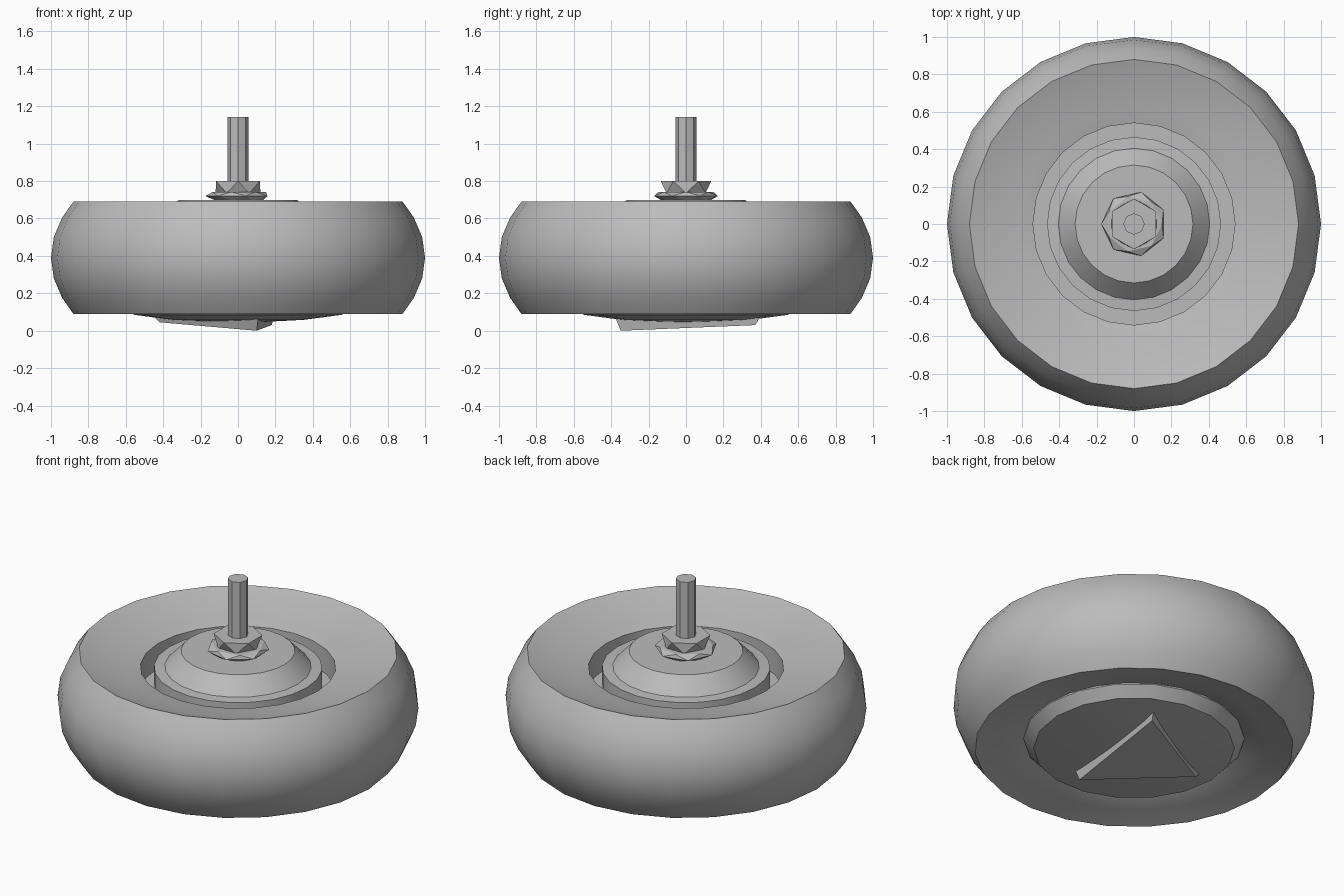
import bpy, bmesh, math

old = bpy.data.objects.get("Cube")
if old:
    bpy.data.objects.remove(old, do_unlink=True)

GREY = (0.5, 0.5, 0.5, 1.0)
grey = bpy.data.materials.new("plain grey")
grey.use_nodes = True
grey.diffuse_color = GREY
grey.node_tree.nodes["Principled BSDF"].inputs["Base Color"].default_value = GREY


def finish(name, bm, angle=None):
    """Turn a bmesh into a named object, smooth below the given angle."""
    bmesh.ops.recalc_face_normals(bm, faces=bm.faces)
    mesh = bpy.data.meshes.new(name)
    bm.to_mesh(mesh)
    bm.free()
    mesh.materials.append(grey)
    obj = bpy.data.objects.new(name, mesh)
    bpy.context.collection.objects.link(obj)
    if angle:
        bpy.ops.object.select_all(action='DESELECT')
        obj.select_set(True)
        bpy.context.view_layer.objects.active = obj
        bpy.ops.object.shade_smooth_by_angle(angle=math.radians(angle))
    return obj


def lathe(name, profile, sides, closed=False, twist=0.0, angle=None):
    """Spin (radius, height) pairs about z; open profiles get end caps."""
    bm = bmesh.new()
    rings = []
    for level, (r, z) in enumerate(profile):
        ring = []
        for i in range(sides):
            a = 2 * math.pi * (i + twist * level) / sides
            ring.append(bm.verts.new((r * math.cos(a), r * math.sin(a), z)))
        rings.append(ring)
    pairs = list(zip(rings, rings[1:]))
    if closed:
        pairs.append((rings[-1], rings[0]))
    else:
        bm.faces.new(rings[0])
        bm.faces.new(rings[-1])
    for low, high in pairs:
        for i in range(sides):
            j = (i + 1) % sides
            if twist:
                # Alternating triangles between turned rings
                bm.faces.new((low[i], low[j], high[i]))
                bm.faces.new((low[j], high[j], high[i]))
            else:
                bm.faces.new((low[i], low[j], high[j], high[i]))
    return finish(name, bm, angle)


# Tyre: rounded tread, dished sidewalls and a bore
lathe("tyre", [(0.54, 0.45), (0.54, 0.60), (0.62, 0.62), (0.75, 0.645),
               (0.88, 0.69), (0.94, 0.605), (0.985, 0.5), (1.0, 0.39),
               (0.985, 0.28), (0.94, 0.175), (0.88, 0.09), (0.75, 0.125),
               (0.61, 0.15), (0.54, 0.2)],
      24, closed=True, angle=45)

# Hub: flat shoulder, sloping collar and mounting face
lathe("hub", [(0.56, 0.35), (0.56, 0.45), (0.465, 0.45), (0.465, 0.60),
              (0.405, 0.605), (0.315, 0.70)], 24, angle=25)

# Shallow cap closing the underside
lathe("bottom_cap", [(0.61, 0.17), (0.61, 0.145), (0.555, 0.085),
                     (0.35, 0.058), (0.1, 0.045)], 18, angle=20)

# Tilted three-sided wedge raised from the cap
bm = bmesh.new()
corners = [(0.18, 0.37, 0.03), (-0.42, 0.03, 0.045), (0.1, -0.35, 0.0)]
top = [bm.verts.new(c) for c in corners]
base = [bm.verts.new((x * 1.1, y * 1.1, 0.09)) for x, y, z in corners]
bm.faces.new(top)
bm.faces.new(base)
for i in range(3):
    j = (i + 1) % 3
    bm.faces.new((top[i], top[j], base[j], base[i]))
finish("cap_wedge", bm)

# Fastening hardware
lathe("washer", [(0.13, 0.695), (0.175, 0.72), (0.15, 0.742)], 7, twist=0.5)
lathe("nut", [(0.12, 0.735), (0.135, 0.80)], 6, twist=0.5)
lathe("bolt", [(0.057, 0.78), (0.057, 1.142)], 8, angle=30)
